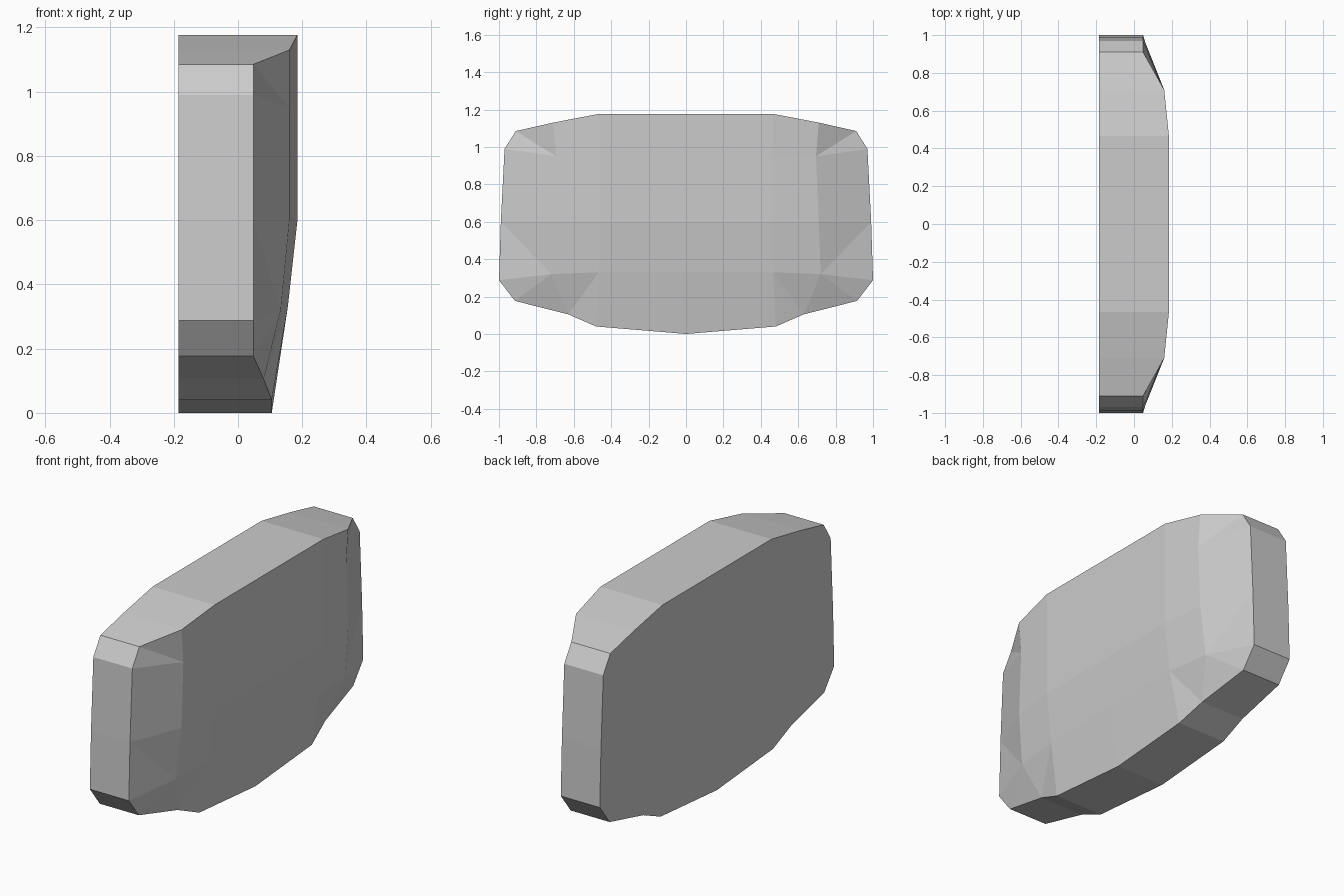
import bpy

cube = bpy.data.objects.get("Cube")
if cube:
    bpy.data.objects.remove(cube, do_unlink=True)

grey = bpy.data.materials.new("light grey")
grey.use_nodes = True
colour = (0.6, 0.6, 0.6, 1)
grey.diffuse_color = colour
grey.node_tree.nodes["Principled BSDF"].inputs["Base Color"].default_value = colour

BACK = -0.185

# Half outline of the slab, bottom centre to top centre: depth x, y, z
rim = {
    "keel": (0.105, 0, 0), "foot": (0.105, 0.48, 0.04),
    "foot_out": (0.08, 0.63, 0.105), "low_in": (0.048, 0.915, 0.177),
    "low_out": (0.048, 1, 0.288), "side": (0.048, 0.99, 0.6),
    "high_out": (0.048, 0.97, 0.99), "high_in": (0.048, 0.91, 1.085),
    "top_out": (0.16, 0.71, 1.13), "top": (0.185, 0.465, 1.177),
    "crown": (0.185, 0, 1.177),
}
# Points inside the domed face
dome = {
    "mid": (0.185, 0, 0.6), "mid_in": (0.185, 0.46, 0.6),
    "mid_out": (0.16, 0.71, 0.6), "chin": (0.155, 0, 0.33),
    "chin_in": (0.155, 0.465, 0.33), "chin_out": (0.133, 0.72, 0.32),
    "brow_out": (0.16, 0.695, 0.95), "brow_in": (0.185, 0.46, 0.96),
    "brow": (0.185, 0, 0.96),
}
# Facets of the domed face, by point name
facets = [
    ("keel", "foot", "chin_in", "chin"),
    ("foot", "foot_out", "chin_in"),
    ("foot_out", "chin_out", "chin_in"),
    ("foot_out", "low_in", "chin_out"),
    ("low_in", "low_out", "chin_out"),
    ("low_out", "side", "chin_out"),
    ("chin", "chin_in", "mid_in", "mid"),
    ("chin_in", "chin_out", "mid_out", "mid_in"),
    ("chin_out", "side", "mid_out"),
    ("side", "high_out", "brow_out", "mid_out"),
    ("high_out", "high_in", "brow_out"),
    ("high_in", "top_out", "brow_out"),
    ("mid", "mid_in", "brow_in", "brow"),
    ("mid_in", "mid_out", "brow_out", "brow_in"),
    ("brow", "brow_in", "top", "crown"),
    ("brow_in", "brow_out", "top_out", "top"),
]

names = list(rim) + list(dome)
verts = list(rim.values()) + list(dome.values())
faces = [[names.index(n) for n in facet] for facet in facets]

# Flat back and straight edge wall
first, count = len(verts), len(rim)
verts += [(BACK, y, z) for x, y, z in rim.values()]
faces += [(i + 1, i, first + i, first + i + 1) for i in range(count - 1)]
faces.append(list(range(first + count - 1, first - 1, -1)))

mesh = bpy.data.meshes.new("domed_panel")
mesh.from_pydata(verts, [], faces)
mesh.materials.append(grey)
panel = bpy.data.objects.new("domed_panel", mesh)
bpy.context.collection.objects.link(panel)

# Mirror the half from front to back
mirror = panel.modifiers.new("Mirror", "MIRROR")
mirror.use_axis = (False, True, False)
mirror.use_clip = True
